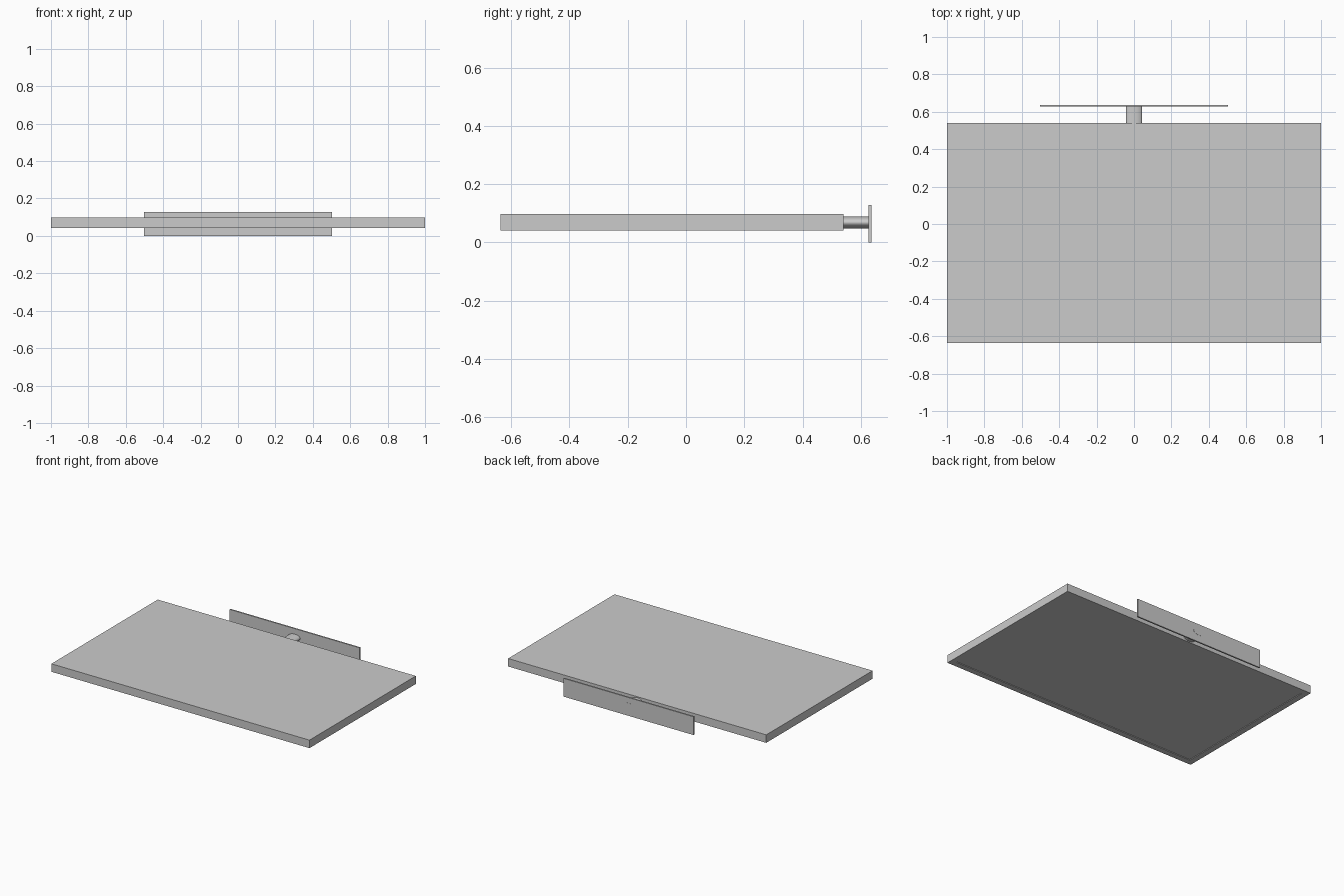
import bpy, bmesh
from mathutils import Matrix

if "Cube" in bpy.data.objects:
    bpy.data.objects.remove(bpy.data.objects["Cube"])


def box(name, lo, hi):
    bm = bmesh.new()
    bmesh.ops.create_cube(bm, size=1)
    for v in bm.verts:
        v.co = [lo[i] + (v.co[i] + 0.5) * (hi[i] - lo[i]) for i in range(3)]
    return finish(name, bm)


def finish(name, bm):
    mesh = bpy.data.meshes.new(name)
    bm.to_mesh(mesh)
    bm.free()
    obj = bpy.data.objects.new(name, mesh)
    bpy.context.collection.objects.link(obj)
    return obj


# Display panel lying face down, with a shallow recessed screen underneath
panel = box("display_panel", (-1, -0.637, 0.041), (1, 0.54, 0.097))
bm = bmesh.new()
bm.from_mesh(panel.data)
bm.normal_update()
screen = min(bm.faces, key=lambda f: f.calc_center_median().z)
bmesh.ops.inset_region(bm, faces=[screen], thickness=0.058)
bmesh.ops.inset_region(bm, faces=[screen], thickness=0.002, depth=-0.004)
bm.to_mesh(panel.data)
bm.free()

# Flat stand base, standing upright behind the panel
box("stand_base", (-0.503, 0.627, 0), (0.503, 0.637, 0.128))

# Oval neck joining panel and base
bm = bmesh.new()
bmesh.ops.create_cone(bm, cap_ends=True, segments=32, radius1=1, radius2=1, depth=1)
bm.transform(Matrix.Translation((0, 0.5885, 0.069))
             @ Matrix.Diagonal((0.044, 0.098, 0.0205, 1))
             @ Matrix.Rotation(1.5707963, 4, 'X'))
neck = finish("stand_neck", bm)
bpy.context.view_layer.objects.active = neck
neck.select_set(True)
bpy.ops.object.shade_smooth_by_angle(angle=0.7)
